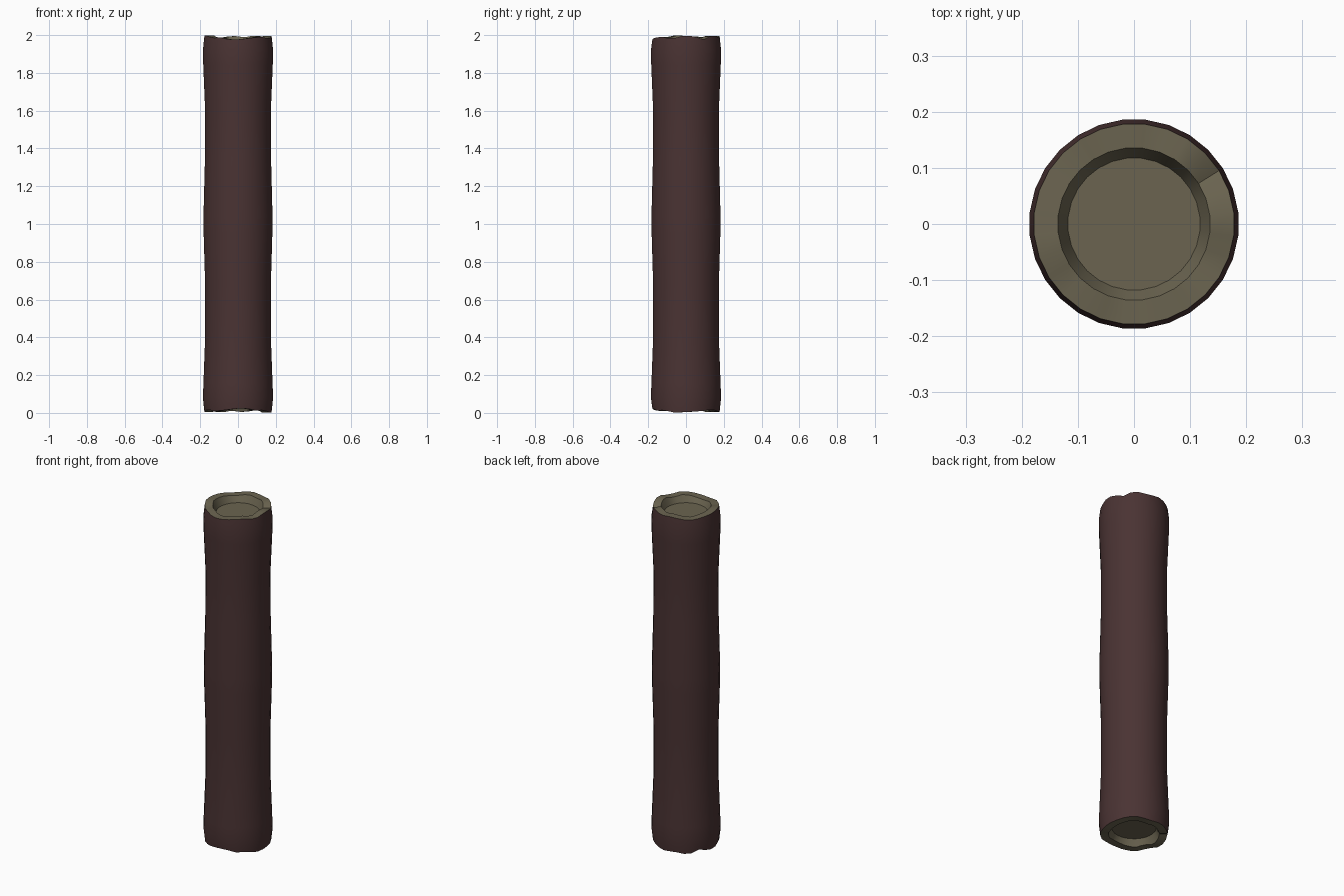
import bpy, bmesh, math

if "Cube" in bpy.data.objects:
    bpy.data.objects.remove(bpy.data.objects["Cube"])

N = 28  # sides

# ragged rim height by angle (degrees, height above the z = 2 plane)
RIM = [(-180, -.005), (-155, 0), (-143, -.016), (-122, -.012), (-105, -.024), (-88, -.023),
       (-60, -.012), (-45, -.010), (-25, -.020), (0, 0), (18, -.010), (32, -.024),
       (50, 0), (75, -.012), (100, -.004), (130, -.018), (160, -.008), (180, -.005)]


def rim(a):
    for (a0, z0), (a1, z1) in zip(RIM, RIM[1:]):
        if a0 <= a <= a1:
            return z0 + (z1 - z0) * (a - a0) / (a1 - a0)
    return 0


def material(name, col):
    m = bpy.data.materials.new(name)
    m.diffuse_color = (*col, 1)
    m.use_nodes = True
    m.node_tree.nodes["Principled BSDF"].inputs["Base Color"].default_value = m.diffuse_color
    return m


bark = material("dark bark", (0.068, 0.033, 0.033))
wood = material("grey cut wood", (0.145, 0.127, 0.080))

# one end: (radius, height, share of rim raggedness), from the floor outwards
END = [(.118, 1.95, 0), (.136, 2.0, 1), (.179, 2.0, 1), (.187, 1.92, .15)]
# middle of the trunk, between the two ends
MID = [(.185, 1.84, 0), (.175, 1.6, 0), (.176, 1.35, 0), (.184, 1.04, 0), (.183, .95, 0),
       (.175, .68, 0), (.175, .4, 0), (.184, .16, 0)]

bm = bmesh.new()


def ring(r, z, k, flip=False):
    out = []
    for i in range(N):
        a = 2 * math.pi * (i + .5) / N - math.pi
        # the lower end is the upper end turned half round about y
        ra = math.degrees(math.pi - a if a > 0 else -math.pi - a) if flip else math.degrees(a)
        zz = z + k * rim(ra)
        if flip:
            zz = 2 - zz
        out.append(bm.verts.new((r * math.cos(a), r * math.sin(a), zz)))
    return out


rings = [ring(*e) for e in END] + [ring(*m) for m in MID] + [ring(*e, True) for e in reversed(END)]
for j, (p, q) in enumerate(zip(rings, rings[1:])):
    for i in range(N):
        f = bm.faces.new((p[i], q[i], q[(i + 1) % N], p[(i + 1) % N]))
        f.material_index = 1 if j < 2 or j >= len(rings) - 3 else 0

# recessed end discs
for loop in (rings[0], rings[-1]):
    bm.faces.new(loop).material_index = 1
bmesh.ops.recalc_face_normals(bm, faces=bm.faces)

me = bpy.data.meshes.new("log")
bm.to_mesh(me)
bm.free()
me.materials.append(bark)
me.materials.append(wood)
log = bpy.data.objects.new("log", me)
bpy.context.collection.objects.link(log)
bpy.context.view_layer.objects.active = log
log.select_set(True)
bpy.ops.object.shade_smooth_by_angle(angle=math.radians(30))
